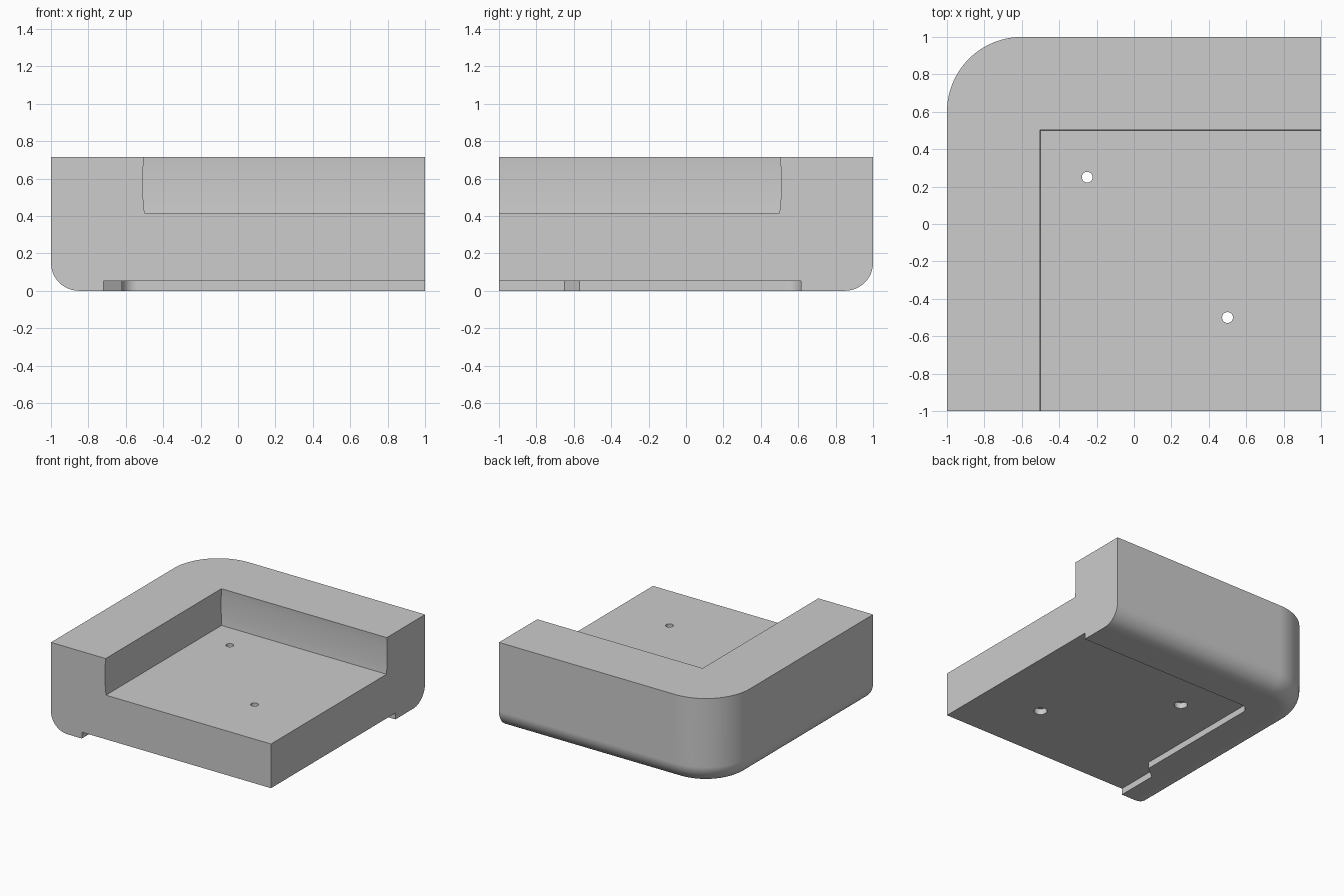
import bpy, bmesh, math

if "Cube" in bpy.data.objects:
    bpy.data.objects.remove(bpy.data.objects["Cube"])

grey = bpy.data.materials.new("light grey")
grey.diffuse_color = (0.604, 0.604, 0.604, 1)
grey.use_nodes = True
grey.node_tree.nodes["Principled BSDF"].inputs["Base Color"].default_value = grey.diffuse_color


def arc(cx, cy, r, a0, a1, n):
    """Points along a circular arc, angles in degrees."""
    out = []
    for i in range(n + 1):
        a = math.radians(a0 + (a1 - a0) * i / n)
        out.append((cx + r * math.cos(a), cy + r * math.sin(a)))
    return out


def loft(name, layers):
    """Closed solid through (z, counter-clockwise outline) layers, bottom to top."""
    bm = bmesh.new()
    rings = [[bm.verts.new((x, y, z)) for x, y in pts] for z, pts in layers]
    for a, b in zip(rings, rings[1:]):
        for i in range(len(a)):
            j = (i + 1) % len(a)
            bm.faces.new((a[i], a[j], b[j], b[i]))
    bm.faces.new(rings[0][::-1])
    bm.faces.new(rings[-1])
    bmesh.ops.recalc_face_normals(bm, faces=bm.faces)
    mesh = bpy.data.meshes.new(name)
    bm.to_mesh(mesh)
    bm.free()
    mesh.materials.append(grey)
    obj = bpy.data.objects.new(name, mesh)
    bpy.context.collection.objects.link(obj)
    return obj


def cut(target, cutter):
    """Subtract the cutter and remove it."""
    mod = target.modifiers.new("cut", 'BOOLEAN')
    mod.operation = 'DIFFERENCE'
    mod.solver = 'EXACT'
    mod.object = cutter
    bpy.context.view_layer.objects.active = target
    bpy.ops.object.modifier_apply(modifier=mod.name)
    bpy.data.objects.remove(cutter)


# Block: one rounded upright corner, rounded lower edge on the two outer sides
HEIGHT, FILLET, CORNER = 0.715, 0.15, 0.4


def outline(d):
    corner = arc(-1 + CORNER, 1 - CORNER, CORNER - d, 90, 180, 24)
    return [(1, -1), (1, 1 - d)] + corner + [(-1 + d, -1)]


layers = []
for i in range(13):
    a = math.radians(90 * i / 12)
    layers.append((FILLET * (1 - math.cos(a)), outline(FILLET * (1 - math.sin(a)))))
layers.append((HEIGHT, outline(0)))
block = loft("corner_block", layers)

# Upper pocket, open to the front and right, with slightly hollowed walls
pocket = [(0.415, 0.0), (0.505, 0.008), (0.65, 0.008), (0.715, 0.003), (0.9, 0.003)]
cut(block, loft("pocket_cutter", [
    (z, [(-0.5 - o, -1.2), (1.2, -1.2), (1.2, 0.5 + o), (-0.5 - o, 0.5 + o)])
    for z, o in pocket]))

# Shallow underside recess, wider near the front, with a rounded inner corner
recess = ([(-0.72, -1.2), (1.2, -1.2), (1.2, 0.615)]
          + arc(-0.54, 0.535, 0.08, 90, 180, 8)
          + [(-0.62, -0.57), (-0.72, -0.65)])
cut(block, loft("recess_cutter", [(-0.2, recess), (0.052, recess)]))

# Two screw holes, each with a wider bore from below
for x, y in ((-0.25, 0.25), (0.5, -0.5)):
    wide = arc(x, y, 0.05, 0, 345, 23)
    narrow = arc(x, y, 0.029, 0, 345, 23)
    cut(block, loft("hole_cutter", [(-0.1, wide), (0.1, wide), (0.1, narrow), (0.6, narrow)]))

# Smooth curved sides, keep edges crisp
bpy.ops.object.select_all(action='DESELECT')
block.select_set(True)
bpy.context.view_layer.objects.active = block
bpy.ops.object.shade_smooth_by_angle(angle=math.radians(30))
normals = block.modifiers.new("even_shading", 'WEIGHTED_NORMAL')
normals.keep_sharp = True
